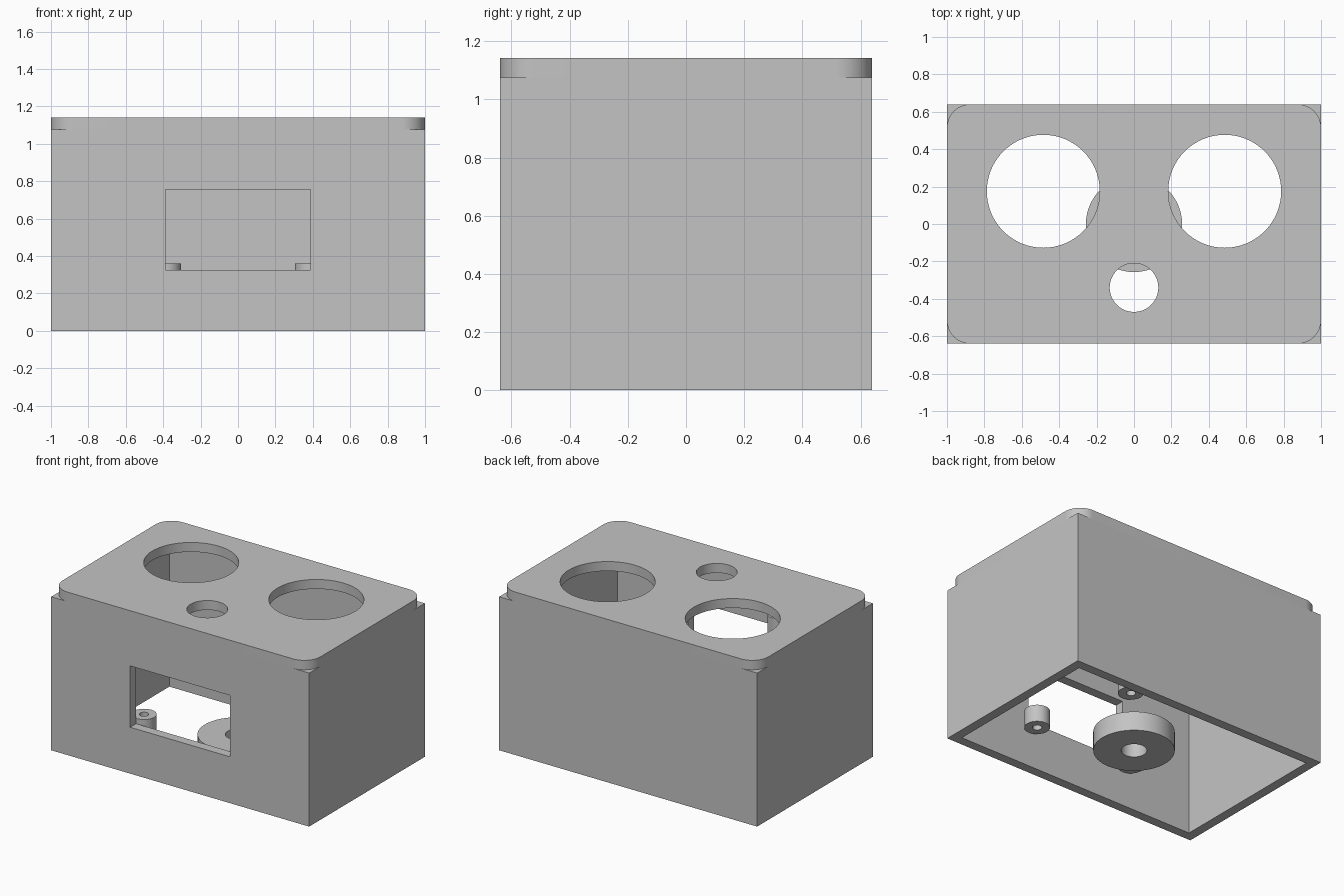
import bpy, bmesh
from math import sin, cos, pi

default = bpy.data.objects.get("Cube")
if default:
    bpy.data.objects.remove(default, do_unlink=True)

# Single grey material
grey = bpy.data.materials.new("plain_grey")
grey.use_nodes = True
colour = (0.55, 0.55, 0.55, 1)
grey.diffuse_color = colour
grey.node_tree.nodes["Principled BSDF"].inputs["Base Color"].default_value = colour

W, D = 1.0, 0.64            # half width, half depth
T = 0.066                   # wall and lid thickness
TOP = 1.142
RIM = TOP - T


def circle(x, y, r, n=64):
    return [(x + r * cos(2 * pi * i / n), y + r * sin(2 * pi * i / n)) for i in range(n)]


def rect(w, d):
    return [(-w, -d), (w, -d), (w, d), (-w, d)]


def rounded_rect(w, d, r, n=16):
    pts = []
    for k, (sx, sy) in enumerate([(1, 1), (-1, 1), (-1, -1), (1, -1)]):
        for i in range(n + 1):
            a = pi / 2 * (k + i / n)
            pts.append((sx * (w - r) + r * cos(a), sy * (d - r) + r * sin(a)))
    return pts


def extruded(name, loops, z0, z1):
    """Extrude an outline with holes from z0 to z1."""
    curve = bpy.data.curves.new(name, 'CURVE')
    curve.dimensions = '2D'
    curve.fill_mode = 'BOTH'
    curve.extrude = (z1 - z0) / 2
    for loop in loops:
        spline = curve.splines.new('POLY')
        spline.points.add(len(loop) - 1)
        for p, (x, y) in zip(spline.points, loop):
            p.co = (x, y, 0, 1)
        spline.use_cyclic_u = True
    temp = bpy.data.objects.new(name, curve)
    bpy.context.collection.objects.link(temp)
    bpy.context.view_layer.update()
    graph = bpy.context.evaluated_depsgraph_get()
    mesh = bpy.data.meshes.new_from_object(temp.evaluated_get(graph))
    bpy.data.objects.remove(temp, do_unlink=True)
    bm = bmesh.new()
    bm.from_mesh(mesh)
    bmesh.ops.remove_doubles(bm, verts=bm.verts, dist=1e-4)
    bmesh.ops.recalc_face_normals(bm, faces=bm.faces)
    bmesh.ops.translate(bm, verts=bm.verts, vec=(0, 0, (z0 + z1) / 2))
    bm.to_mesh(mesh)
    bm.free()
    mesh.materials.clear()
    mesh.materials.append(grey)
    obj = bpy.data.objects.new(name, mesh)
    bpy.context.collection.objects.link(obj)
    bpy.ops.object.select_all(action='DESELECT')
    obj.select_set(True)
    bpy.context.view_layer.objects.active = obj
    bpy.ops.object.shade_smooth_by_angle(angle=pi / 6)
    return obj


# Box walls, open below
walls = extruded("walls", [rect(W, D), rect(W - T, D - T)], 0, RIM)

# Front window cut through the wall
bpy.ops.mesh.primitive_cube_add(size=1, location=(0, -D, 0.54))
cutter = bpy.context.object
cutter.name = "window_cutter"
cutter.scale = (0.775, 0.3, 0.43)
cutter.hide_render = True
cut = walls.modifiers.new("window", 'BOOLEAN')
cut.operation = 'DIFFERENCE'
cut.solver = 'EXACT'
cut.object = cutter
bpy.context.view_layer.objects.active = walls
bpy.ops.object.modifier_apply(modifier=cut.name)
bpy.data.objects.remove(cutter, do_unlink=True)

# Rounded lid with two large holes and one small hole
extruded("lid", [rounded_rect(W, D, 0.125), circle(-0.485, 0.175, 0.302),
                 circle(0.485, 0.175, 0.302), circle(0, -0.34, 0.13)], RIM, TOP)

# Ring inside at floor level
extruded("floor_ring", [circle(0, 0, 0.257), circle(0, 0, 0.081)], 0, 0.135)

# Four hollow mounting posts behind the window corners
for side, x in (("right", -0.386), ("left", 0.386)):
    for level, z in (("lower", 0.24), ("upper", 0.777)):
        extruded(f"{level}_{side}_post",
                 [circle(x, -0.49, 0.081, 40), circle(x, -0.49, 0.03, 40)], z, z + 0.12)
